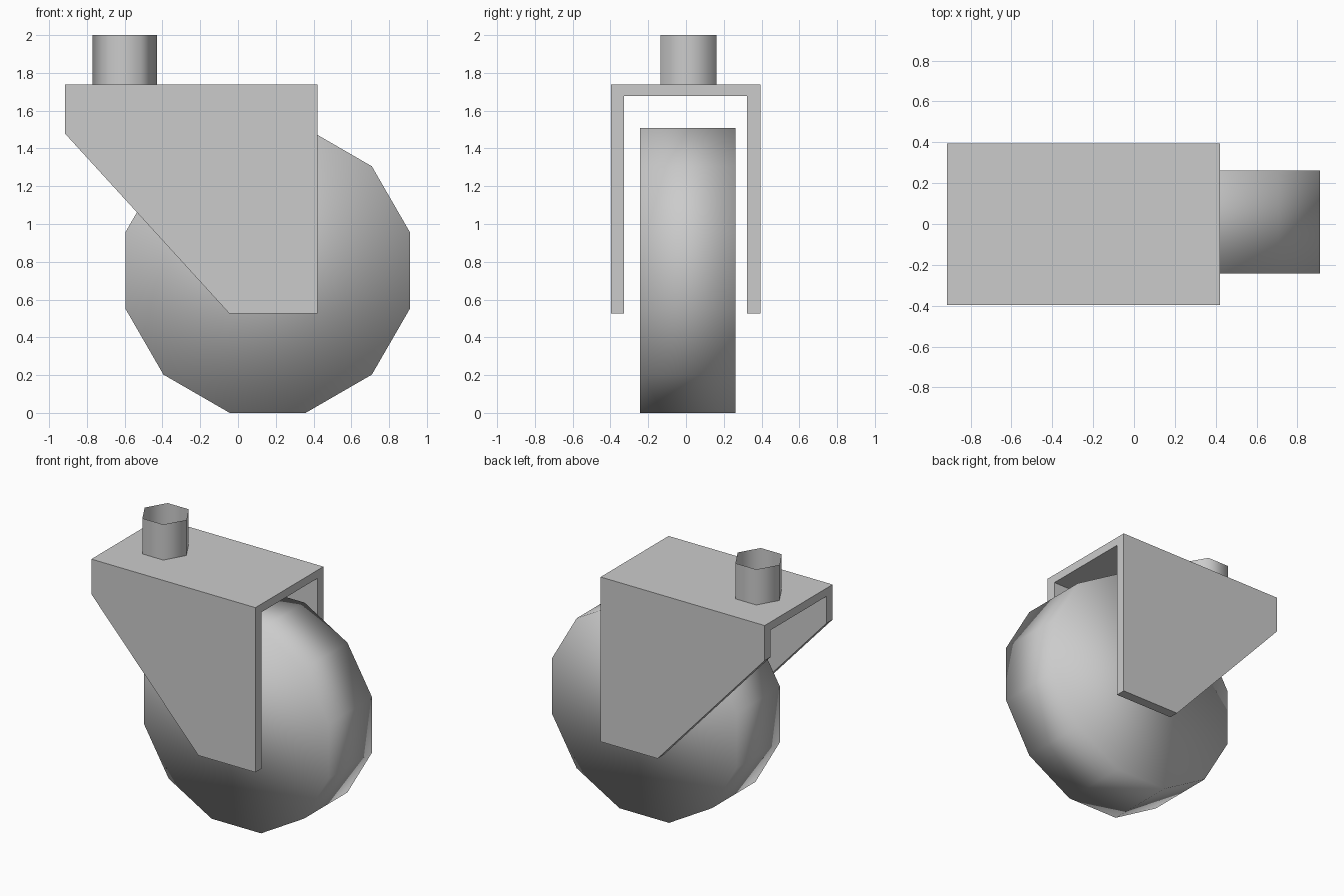
import bpy, bmesh
from math import radians, pi
from mathutils import Matrix

cube = bpy.data.objects.get("Cube")
if cube:
    bpy.data.objects.remove(cube, do_unlink=True)

grey = bpy.data.materials.new("light_grey")
grey.use_nodes = True
COLOUR = (0.6, 0.6, 0.6, 1)
grey.diffuse_color = COLOUR
grey.node_tree.nodes["Principled BSDF"].inputs["Base Color"].default_value = COLOUR


def finish(name, bm, smooth=False):
    """Turn a bmesh into a named, coloured object."""
    bmesh.ops.recalc_face_normals(bm, faces=bm.faces)
    for f in bm.faces:
        f.smooth = smooth
    mesh = bpy.data.meshes.new(name)
    bm.to_mesh(mesh)
    bm.free()
    mesh.materials.append(grey)
    obj = bpy.data.objects.new(name, mesh)
    bpy.context.collection.objects.link(obj)
    return obj


def prism(sides, radius, depth, matrix, caps):
    bm = bmesh.new()
    bmesh.ops.create_cone(bm, cap_ends=caps, segments=sides, radius1=radius,
                          radius2=radius, depth=depth, matrix=matrix)
    return bm


# Wheel: twelve-sided drum standing on a flat, softly shaded all over
turn = Matrix.Rotation(pi / 2, 4, 'X') @ Matrix.Rotation(radians(15), 4, 'Z')
finish("wheel", prism(12, 0.78, 0.505, Matrix.Translation((0.157, 0.009, 0.754)) @ turn, True), True)

# Stem: open hexagonal tube with corners along x
hexagon = Matrix.Translation((-0.6, 0.013, 1.869)) @ Matrix.Rotation(radians(30), 4, 'Z')
stem = prism(6, 0.17, 0.262, hexagon, False)
if max(abs(v.co.x + 0.6) for v in stem.verts) < 0.16:
    bmesh.ops.rotate(stem, verts=stem.verts, cent=(-0.6, 0.013, 0),
                     matrix=Matrix.Rotation(radians(30), 3, 'Z'))
finish("stem", stem, True)

# Fork: U-shaped channel extruded along x, then the lower rear corner cut away
BACK, FRONT, Y0, Y1, WALL = -0.917, 0.42, -0.397, 0.394, 0.07
LOW, TOP, UNDER = 0.525, 1.738, 1.678
channel = [(Y0, LOW), (Y0, TOP), (Y1, TOP), (Y1, LOW),
           (Y1 - WALL, LOW), (Y1 - WALL, UNDER), (Y0 + WALL, UNDER), (Y0 + WALL, LOW)]
bm = bmesh.new()
face = bm.faces.new([bm.verts.new((BACK, y, z)) for y, z in channel])
new = bmesh.ops.extrude_face_region(bm, geom=[face])["geom"]
bmesh.ops.translate(bm, vec=(FRONT - BACK, 0, 0),
                    verts=[g for g in new if isinstance(g, bmesh.types.BMVert)])
bmesh.ops.recalc_face_normals(bm, faces=bm.faces)
cut = bmesh.ops.bisect_plane(bm, geom=bm.verts[:] + bm.edges[:] + bm.faces[:],
                             plane_co=(BACK, 0, 1.48), plane_no=(-0.955, 0, -0.872),
                             clear_outer=True)
rim = [g for g in cut["geom_cut"] if isinstance(g, bmesh.types.BMEdge)]
bmesh.ops.holes_fill(bm, edges=rim, sides=0)
finish("fork", bm)
